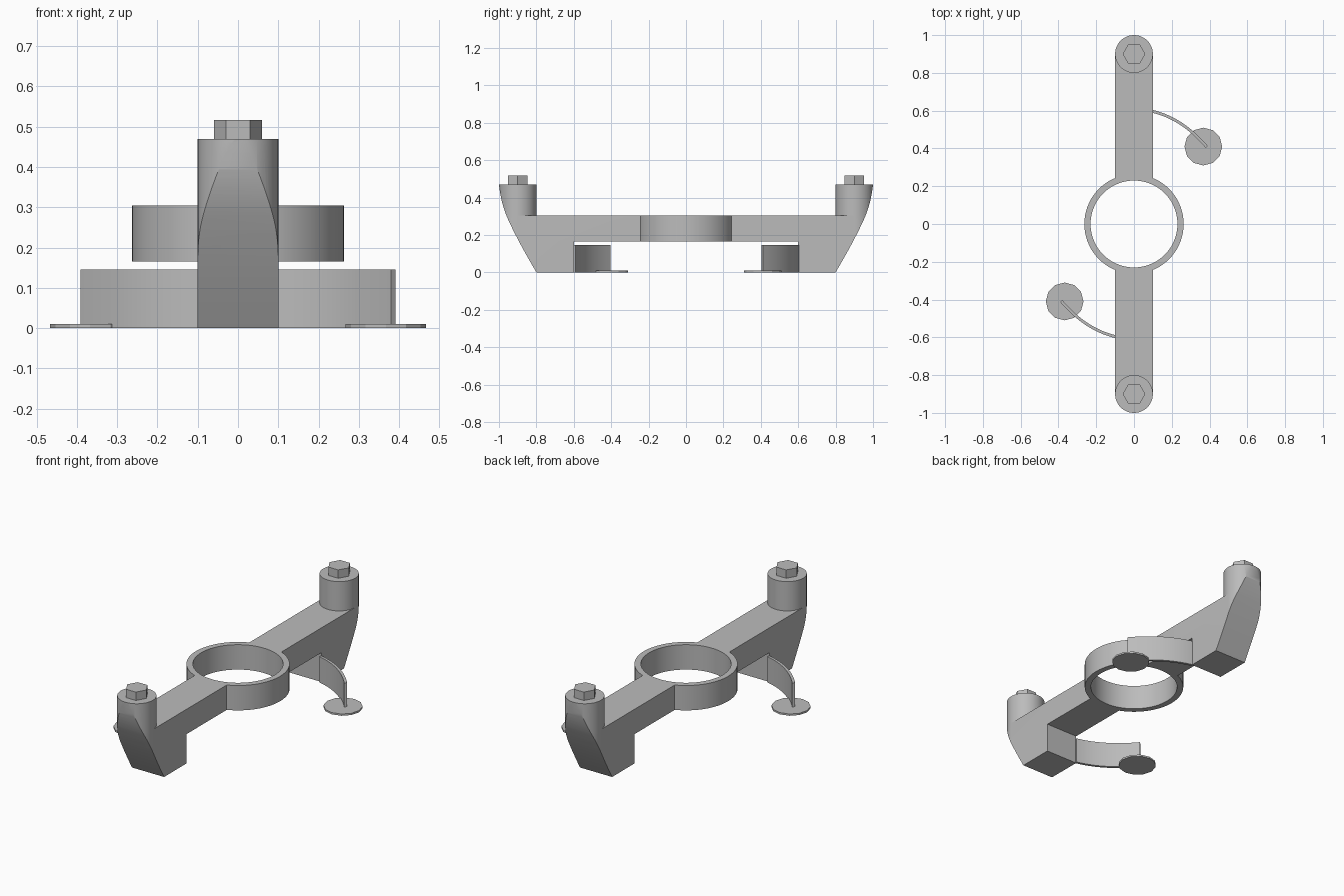
import bpy, bmesh
from math import pi, sin, cos, radians
from mathutils import Matrix, Vector

if "Cube" in bpy.data.objects:
    bpy.data.objects.remove(bpy.data.objects["Cube"], do_unlink=True)

grey = bpy.data.materials.new("plain_grey")
grey.use_nodes = True
colour = (0.5, 0.5, 0.5, 1)
grey.diffuse_color = colour
grey.node_tree.nodes["Principled BSDF"].inputs["Base Color"].default_value = colour

TOP, UNDER, BOSS_TOP, HALF = 0.305, 0.165, 0.47, 0.1
BOSS_Y = 0.9


def finish(name, bm):
    """Turn a bmesh into a linked object."""
    bmesh.ops.recalc_face_normals(bm, faces=bm.faces)
    mesh = bpy.data.meshes.new(name)
    bm.to_mesh(mesh)
    bm.free()
    mesh.materials.append(grey)
    obj = bpy.data.objects.new(name, mesh)
    bpy.context.collection.objects.link(obj)
    return obj


def prism(name, points, offset):
    """Extrude a closed outline of 3D points along an offset."""
    bm = bmesh.new()
    face = bm.faces.new([bm.verts.new(p) for p in points])
    out = bmesh.ops.extrude_face_region(bm, geom=[face], use_keep_orig=True)
    moved = [g for g in out["geom"] if isinstance(g, bmesh.types.BMVert)]
    bmesh.ops.translate(bm, verts=moved, vec=offset)
    return finish(name, bm)


def circle(cx, cy, z, r, n, start=0, sweep=2 * pi, closed=True):
    steps = n if closed else n - 1
    return [(cx + r * cos(start + sweep * i / steps),
             cy + r * sin(start + sweep * i / steps), z) for i in range(n)]


def intersect(obj, cutter):
    """Keep only the part of obj inside the cutter."""
    mod = obj.modifiers.new("trim", "BOOLEAN")
    mod.operation, mod.solver, mod.object = "INTERSECT", "EXACT", cutter
    bpy.context.view_layer.update()
    graph = bpy.context.evaluated_depsgraph_get()
    mesh = bpy.data.meshes.new_from_object(obj.evaluated_get(graph))
    obj.modifiers.clear()
    obj.data = mesh
    bpy.data.objects.remove(cutter, do_unlink=True)


def smooth(obj, angle=30):
    bpy.ops.object.select_all(action="DESELECT")
    obj.select_set(True)
    bpy.context.view_layer.objects.active = obj
    bpy.ops.object.shade_smooth_by_angle(angle=radians(angle))


def bezier(a, b, c, n):
    a, b, c = Vector(a), Vector(b), Vector(c)
    return [a * (1 - t) ** 2 + b * 2 * t * (1 - t) + c * t * t
            for t in (i / n for i in range(n + 1))]


# Bowed outer end of the arm, in (y, z)
bow = bezier((0.8, 0), (0.895, 0.16), (0.95, 0.28), 6)
bow += bezier((0.95, 0.28), (0.99, 0.365), (1.001, BOSS_TOP + 0.01), 10)[1:]


def side_cutter(inner):
    outline = [Vector(p) for p in inner] + bow
    return prism("cutter", [(-0.2, p[0], p[1]) for p in outline], (0.4, 0, 0))


def make_side(label, turn):
    parts = []
    # Arm with its foot, rounded in plan and bowed in profile
    plan = [(-HALF, 0.24, 0), (HALF, 0.24, 0)]
    plan += circle(0, BOSS_Y, 0, HALF, 33, 0, pi, closed=False)
    arm = prism(label + "_arm", plan, (0, 0, TOP))
    intersect(arm, side_cutter([(0.1, BOSS_TOP + 0.01), (0.1, UNDER),
                                (0.6, UNDER), (0.6, 0)]))
    parts.append(arm)
    # Round boss, trimmed by the same bow
    boss = prism(label + "_boss", circle(0, BOSS_Y, TOP, HALF, 64),
                 (0, 0, BOSS_TOP - TOP))
    intersect(boss, side_cutter([(0.6, BOSS_TOP + 0.01), (0.6, 0)]))
    parts.append(boss)
    # Hexagonal bolt head
    bolt = prism(label + "_bolt", circle(0, BOSS_Y, BOSS_TOP, 0.06, 6), (0, 0, 0.047))
    # Thin curved fin
    path = bezier((0.095, 0.597), (0.256, 0.56), (0.385, 0.408), 16)
    left, right = [], []
    for i, p in enumerate(path):
        d = (path[min(i + 1, 16)] - path[max(i - 1, 0)]).normalized() * 0.0075
        left.append((p.x - d.y, p.y + d.x, 0))
        right.append((p.x + d.y, p.y - d.x, 0))
    fin = prism(label + "_fin", left + right[::-1], (0, 0, 0.145))
    parts.append(fin)
    # Flat pad under the fin tip
    pad = prism(label + "_pad", circle(0.367, 0.41, 0, 0.1, 12), (0, 0, 0.01))
    for obj in parts + [bolt, pad]:
        obj.data.transform(Matrix.Rotation(turn, 4, "Z"))
    for obj in parts:
        smooth(obj)


make_side("back", 0)
make_side("front", pi)

# Central ring
bm = bmesh.new()
section = [bm.verts.new(p) for p in ((0.23, 0, UNDER), (0.263, 0, UNDER),
                                     (0.263, 0, TOP), (0.23, 0, TOP))]
edges = [bm.edges.new((section[i], section[(i + 1) % 4])) for i in range(4)]
bmesh.ops.spin(bm, geom=section + edges, cent=(0, 0, 0), axis=(0, 0, 1),
               angle=2 * pi, steps=72, use_merge=True)
bmesh.ops.remove_doubles(bm, verts=bm.verts, dist=0.0001)
smooth(finish("ring", bm))
